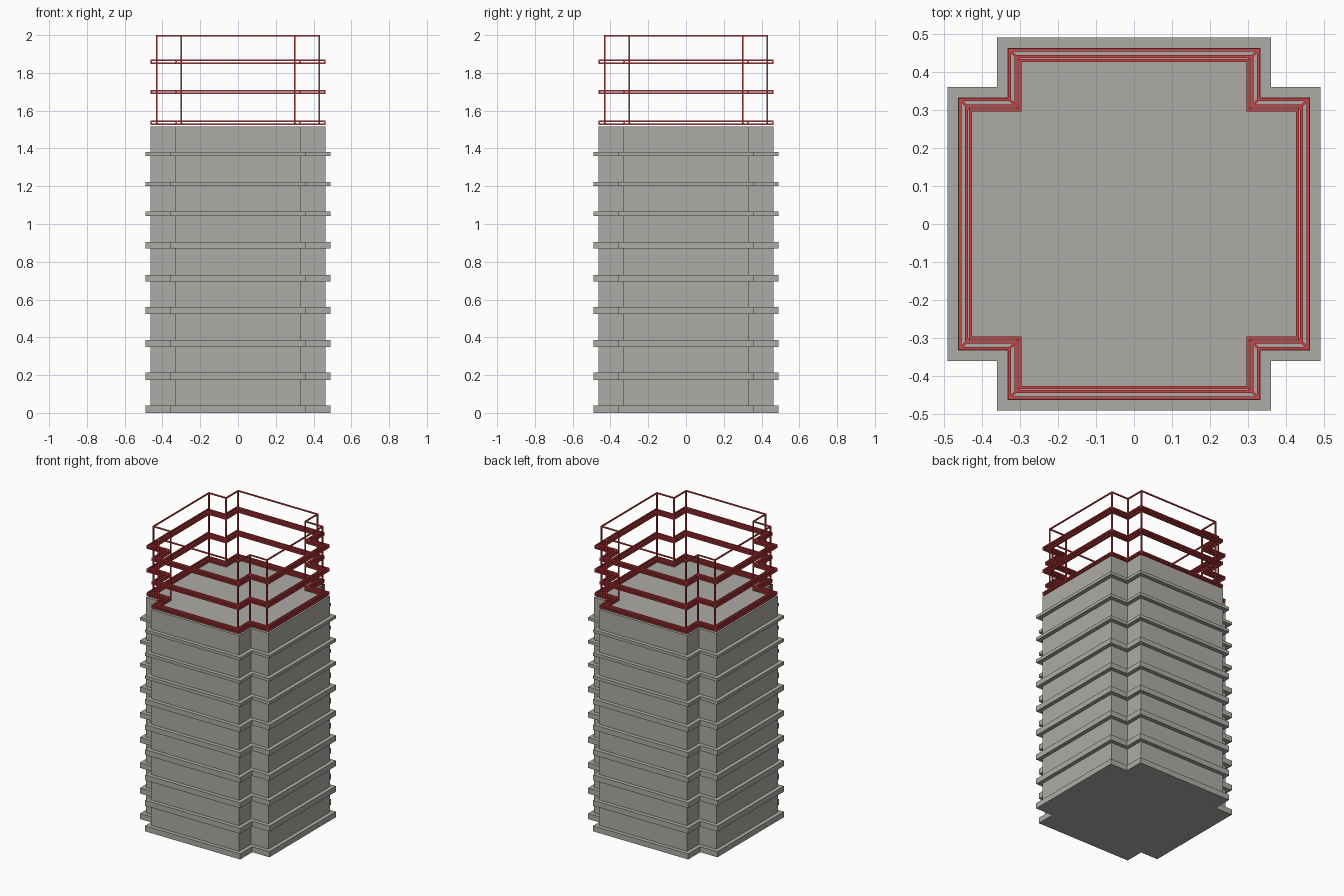
import bpy, bmesh
from mathutils import Vector

if "Cube" in bpy.data.objects:
    bpy.data.objects.remove(bpy.data.objects["Cube"])

STEP = 0.13   # depth of the notch at each corner of the cross-shaped plan
BAR = 0.008   # thickness of the red frame bars


def material(name, rgb):
    m = bpy.data.materials.new(name)
    m.diffuse_color = (*rgb, 1)
    m.use_nodes = True
    m.node_tree.nodes["Principled BSDF"].inputs["Base Color"].default_value = m.diffuse_color
    return m


concrete = material("warm grey concrete", (0.42, 0.41, 0.38))
red = material("red frame", (0.65, 0.055, 0.06))


def plan(a, z):
    """Twelve corners of the notched square with half width a."""
    s = a - STEP
    quarter = [(a, s), (s, s), (s, a)]
    pts = []
    for _ in range(4):
        pts += quarter
        quarter = [(-y, x) for x, y in quarter]
    return [Vector((x, y, z)) for x, y in pts]


def loft(bm, profile, closed=False):
    """Sweep a list of (half width, height) around the notched plan."""
    loops = [[bm.verts.new(p) for p in plan(a, z)] for a, z in profile]
    pairs = list(zip(loops, loops[1:]))
    if closed:
        pairs.append((loops[-1], loops[0]))
    else:
        bm.faces.new(loops[0][::-1])
        bm.faces.new(loops[-1])
    for lo, hi in pairs:
        for i in range(12):
            j = (i + 1) % 12
            bm.faces.new((lo[i], lo[j], hi[j], hi[i]))


def ring(bm, a, z, w=BAR):
    """Square bar running round the plan, outer edge a, base z."""
    loft(bm, [(a - w, z), (a, z), (a, z + w), (a - w, z + w)], True)


def bar(bm, p, q, w=BAR):
    """Square bar from p to q."""
    d = q - p
    r = bmesh.ops.create_cube(bm, size=1)["verts"]
    rot = d.to_track_quat('Z', 'Y')
    for v in r:
        v.co = (p + q) / 2 + rot @ Vector((v.co.x * w, v.co.y * w, v.co.z * d.length))


def finish(bm, name, mat):
    bmesh.ops.recalc_face_normals(bm, faces=bm.faces)
    me = bpy.data.meshes.new(name)
    bm.to_mesh(me)
    bm.free()
    me.materials.append(mat)
    bpy.context.collection.objects.link(bpy.data.objects.new(name, me))


# Solid tower: shaft with nine projecting floor slabs
slabs = [(0.0, 0.038), (0.175, 0.213), (0.35, 0.387), (0.523, 0.56), (0.695, 0.73),
         (0.87, 0.905), (1.043, 1.066), (1.202, 1.223), (1.361, 1.381)]
WALL, LEDGE = 0.463, 0.49
profile = []
for z0, z1 in slabs:
    if z0 > 0:
        profile.append((WALL, z0))
    profile += [(LEDGE, z0), (LEDGE, z1), (WALL, z1)]
profile.append((WALL, 1.515))
bm = bmesh.new()
loft(bm, profile)
finish(bm, "tower_floors", concrete)

# Open red ledges: four rings each, tied together at the corners
for n, z in enumerate((1.525, 1.687, 1.848), 1):
    bm = bmesh.new()
    top = z + 0.014
    for a in (0.462, 0.445):
        ring(bm, a, z)
        ring(bm, a, top)
    for h in (z + BAR / 2, top + BAR / 2):
        for p, q in zip(plan(0.433, h), plan(0.458, h)):
            bar(bm, p, q, 0.006)
    for p, q in zip(plan(0.458, z + BAR), plan(0.458, top)):
        bar(bm, p, q)
    finish(bm, f"frame_ledge_{n}", red)

# Open red walls: slim posts, a ring at each ledge and the roof ring
bm = bmesh.new()
for z in (1.525, 1.539, 1.687, 1.701, 1.848, 1.862, 2 - BAR):
    ring(bm, 0.434, z)
for p, q in zip(plan(0.43, 1.525), plan(0.43, 2 - BAR)):
    bar(bm, p, q)
finish(bm, "frame_posts", red)
